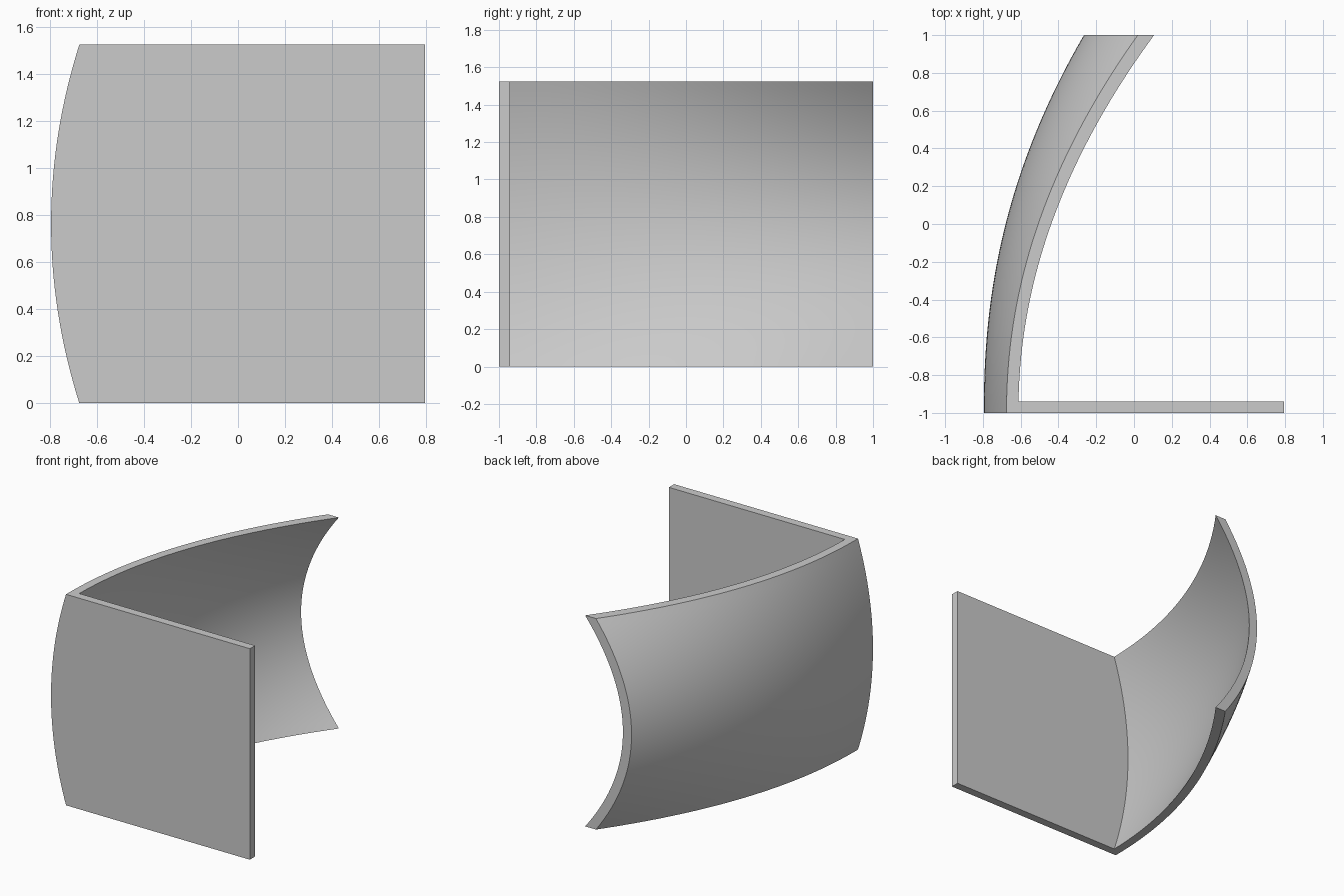
import bpy, bmesh, math

cube = bpy.data.objects.get("Cube")
if cube:
    bpy.data.objects.remove(cube, do_unlink=True)

HEIGHT = 1.525
THICK = 0.06
PLATE_END = 0.795
Y_STEPS, Z_STEPS = 40, 32


def outer_x(y, z):
    """Outer face of the double-curved wall."""
    t = max(y + 1, 0)
    u = 2 * z / HEIGHT - 1
    middle = -0.795 + 0.53 * (t / 2) ** 2.2
    edge = -0.675 + 0.695 * (t / 2) ** 2.05
    return middle + (edge - middle) * u * u


def inner_x(y, z):
    """Inner face, set in by the wall thickness along the normal."""
    e = 0.001
    dy = (outer_x(y + e, z) - outer_x(y - e, z)) / (2 * e)
    dz = (outer_x(y, z + e) - outer_x(y, z - e)) / (2 * e)
    return outer_x(y, z) + THICK * math.sqrt(1 + dy * dy + dz * dz)


def section(z):
    """Closed outline of wall and front plate at one height."""
    outer = [1 - 2 * i / Y_STEPS for i in range(Y_STEPS + 1)]
    start = -1 + THICK
    inner = [start + (1 - start) * i / Y_STEPS for i in range(Y_STEPS + 1)]
    return ([(outer_x(y, z), y, z) for y in outer]
            + [(PLATE_END, -1, z), (PLATE_END, start, z)]
            + [(inner_x(y, z), y, z) for y in inner])


# Loft the outline from bottom to top and cap both ends
bm = bmesh.new()
rings = [[bm.verts.new(p) for p in section(HEIGHT * k / Z_STEPS)]
         for k in range(Z_STEPS + 1)]
count = len(rings[0])
for low, high in zip(rings, rings[1:]):
    for i in range(count):
        j = (i + 1) % count
        bm.faces.new((low[i], low[j], high[j], high[i]))
bm.faces.new(rings[0][::-1])
bm.faces.new(rings[-1])
bmesh.ops.recalc_face_normals(bm, faces=bm.faces)

mesh = bpy.data.meshes.new("curved_wall_with_plate")
bm.to_mesh(mesh)
bm.free()
wall = bpy.data.objects.new("curved_wall_with_plate", mesh)
bpy.context.collection.objects.link(wall)

# Plain grey finish
grey = bpy.data.materials.new("light_grey")
grey.use_nodes = True
colour = (0.6, 0.6, 0.6, 1)
grey.diffuse_color = colour
for node in grey.node_tree.nodes:
    if node.type == "BSDF_PRINCIPLED":
        node.inputs["Base Color"].default_value = colour
mesh.materials.append(grey)

# Smooth curved faces, sharp rims and corners
bpy.ops.object.select_all(action="DESELECT")
wall.select_set(True)
bpy.context.view_layer.objects.active = wall
bpy.ops.object.shade_smooth_by_angle(angle=math.radians(30))
